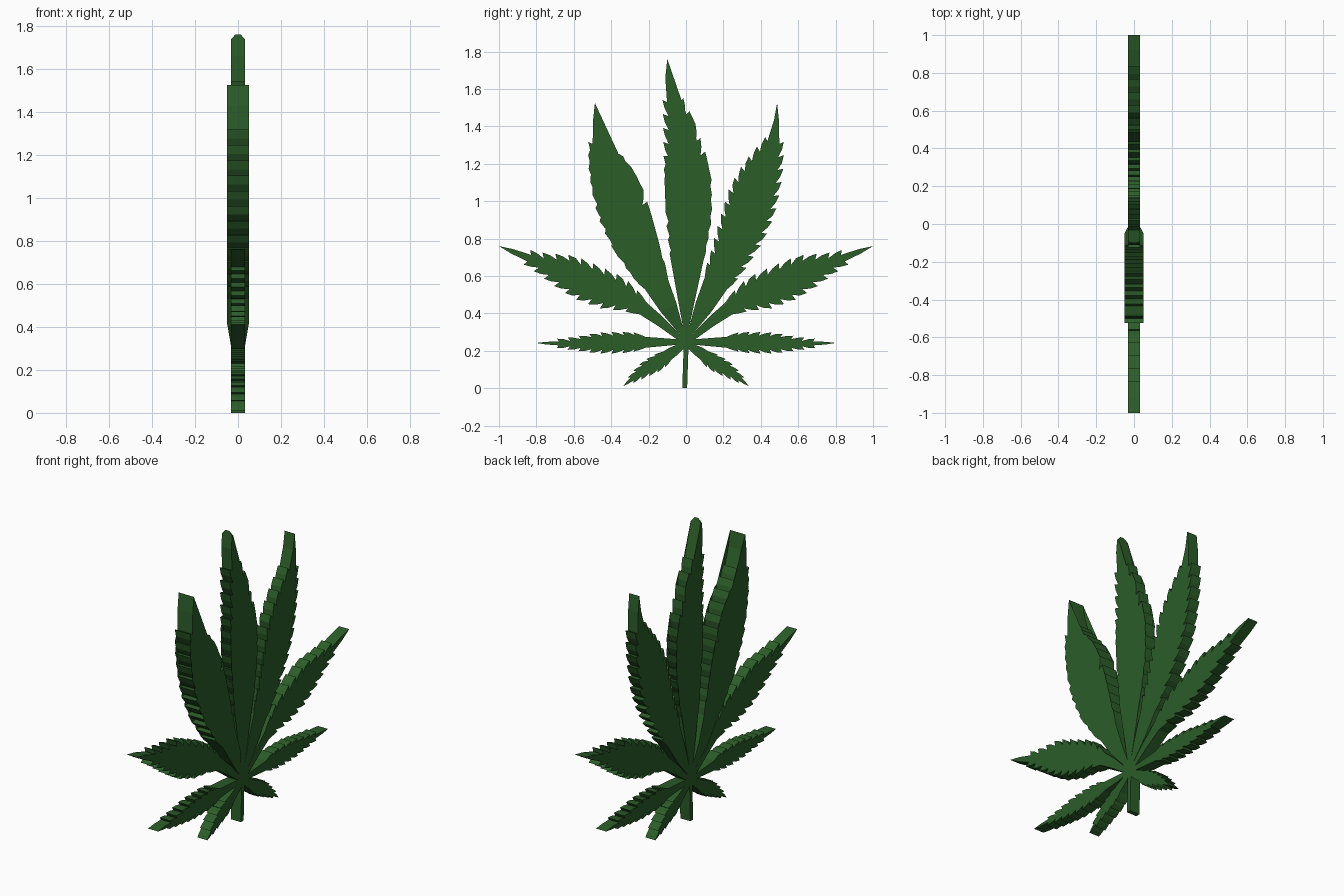
import bpy, bmesh
from mathutils import Vector

if "Cube" in bpy.data.objects:
    bpy.data.objects.remove(bpy.data.objects["Cube"])

HUB = (0.0, 0.25)
THIN, THICK = 0.033, 0.05

green = bpy.data.materials.new("leaf_green")
green.diffuse_color = (0.025, 0.11, 0.022, 1)
green.use_nodes = True
green.node_tree.nodes["Principled BSDF"].inputs["Base Color"].default_value = green.diffuse_color


def sample(pts, t):
    """Point and direction at fraction t of a polyline's length."""
    p = [Vector(q) for q in pts]
    lens = [(b - a).length for a, b in zip(p, p[1:])]
    d = t * sum(lens)
    for a, b, n in zip(p, p[1:], lens):
        if d <= n + 1e-6:
            return a.lerp(b, d / n), (b - a).normalized()
        d -= n
    return p[-1], (p[-1] - p[-2]).normalized()


def serrate(pts, teeth, depth, side, start=0.22, end=0.84):
    """Saw-toothed edge from base to tip; side +1 is left of travel."""
    out = [Vector(pts[0]), sample(pts, start * 0.5)[0]]

    def put(t, off):
        p, d = sample(pts, t)
        out.append(p + Vector((-d.y, d.x)) * side * off)

    step = (end - start) / teeth
    for i in range(teeth):
        t = start + i * step
        k = depth * min(1, 0.5 + i * 0.25)
        put(t, -k * 0.5)
        put(t + step * 0.55, k * 0.15)
        put(t + step * 1.15, k * 0.5)
    put(end, -depth * 0.3)
    put(0.93, 0)
    return out


def slab(name, outline, mirror=False, cuts=(), half=lambda y, z: THIN):
    """Flat plate from a (y, z) outline that starts at the hub."""
    s = -1 if mirror else 1
    bm = bmesh.new()
    bm.faces.new([bm.verts.new((0, s * p[0], p[1])) for p in outline])
    if cuts:
        bmesh.ops.triangulate(bm, faces=bm.faces[:])
    for co, no in cuts:
        bmesh.ops.bisect_plane(bm, geom=bm.verts[:] + bm.edges[:] + bm.faces[:],
                               plane_co=co, plane_no=no)
    bm.normal_update()
    for f in bm.faces:
        if f.normal.x < 0:
            f.normal_flip()
    bm.verts.index_update()
    n = len(bm.verts)
    flat = [v.co.copy() for v in bm.verts]
    verts = [(k * half(c.y, c.z), c.y, c.z) for k in (1, -1) for c in flat]
    faces = []
    for f in bm.faces:
        ids = [v.index for v in f.verts]
        faces += [ids, [i + n for i in reversed(ids)]]
        for l in f.loops:
            a, b = l.vert.index, l.link_loop_next.vert.index
            inner = any((flat[i].yz - Vector(HUB)).length < 1e-5 for i in (a, b))
            if l.edge.is_boundary and not inner:
                faces.append([b, a, a + n, b + n])
    bm.free()
    me = bpy.data.meshes.new(name)
    me.from_pydata(verts, [], faces)
    me.materials.append(green)
    ob = bpy.data.objects.new(name, me)
    bpy.context.collection.objects.link(ob)


def leaflet(name, left, right, teeth, depth, **kw):
    """Leaflet between two edges that share their last point, the tip."""
    a = serrate(left, teeth, depth, 1)
    b = serrate(right, teeth, depth, -1)
    slab(name, [HUB] + b + [left[-1]] + a[::-1], **kw)


# Centre leaflet with a pinched tip
tip = (-0.10, 1.76)
leaflet("centre_leaflet",
        [(-0.015, 0.32), (-0.045, 0.5), (-0.08, 0.72), (-0.095, 0.95), (-0.105, 1.2),
         (-0.108, 1.4), (-0.112, 1.62), (-0.108, 1.73), tip],
        [(0.015, 0.32), (0.05, 0.5), (0.095, 0.7), (0.125, 0.92), (0.122, 1.11),
         (0.095, 1.24), (0.04, 1.4), (-0.03, 1.55), (-0.07, 1.66), tip],
        12, 0.03, cuts=[((0, 0, 1.735), (0, 0, 1))],
        half=lambda y, z: THIN * (1 - 0.65 * max(0, (z - 1.735) / 0.025)))

# Upper leaflets; the -y one swells to a thicker plate past its base
upper = ([(0.015, 0.32), (0.08, 0.56), (0.155, 0.76), (0.2, 0.925), (0.25, 1.08),
          (0.315, 1.19), (0.38, 1.27), (0.44, 1.34), (0.47, 1.43), (0.487, 1.525)],
         [(0.035, 0.29), (0.18, 0.46), (0.30, 0.63), (0.40, 0.79), (0.46, 0.925),
          (0.49, 1.06), (0.508, 1.19), (0.508, 1.33), (0.487, 1.525)])
axis = Vector((0, -0.35, 0.94)).normalized()
hub3 = Vector((0, *HUB))


def swell(y, z):
    d = (Vector((0, y, z)) - hub3).dot(axis)
    return THIN + (THICK - THIN) * min(1, max(0, (d - 0.08) / 0.12))


leaflet("upper_leaflet_right", *upper, 12, 0.03)
leaflet("upper_leaflet_left", *upper, 12, 0.03, mirror=True,
        cuts=[(hub3 + axis * d, axis) for d in (0.08, 0.2)], half=swell)

# Paired middle, lower and small leaflets
pairs = {
    "middle_leaflet": (
        [(0.035, 0.29), (0.19, 0.45), (0.33, 0.575), (0.45, 0.63), (0.60, 0.695),
         (0.77, 0.71), (1.0, 0.76)],
        [(0.05, 0.262), (0.18, 0.355), (0.315, 0.417), (0.45, 0.44), (0.59, 0.49),
         (0.69, 0.555), (0.82, 0.65), (1.0, 0.76)], 10, 0.032),
    "lower_leaflet": (
        [(0.05, 0.262), (0.18, 0.272), (0.29, 0.295), (0.476, 0.288), (0.61, 0.264),
         (0.80, 0.242)],
        [(0.05, 0.232), (0.155, 0.222), (0.315, 0.195), (0.476, 0.195), (0.61, 0.212),
         (0.80, 0.242)], 8, 0.02),
    "small_leaflet": (
        [(0.05, 0.232), (0.10, 0.212), (0.16, 0.18), (0.22, 0.145), (0.28, 0.085),
         (0.335, 0.012)],
        [(0.013, 0.21), (0.085, 0.14), (0.14, 0.096), (0.19, 0.076), (0.26, 0.045),
         (0.335, 0.012)], 5, 0.016),
}
for name, spec in pairs.items():
    leaflet(name + "_right", *spec)
    leaflet(name + "_left", *spec, mirror=True)

# Stem
slab("stem", [HUB, (-0.013, 0.21), (-0.02, 0.0), (0.006, 0.0), (0.013, 0.21)])
